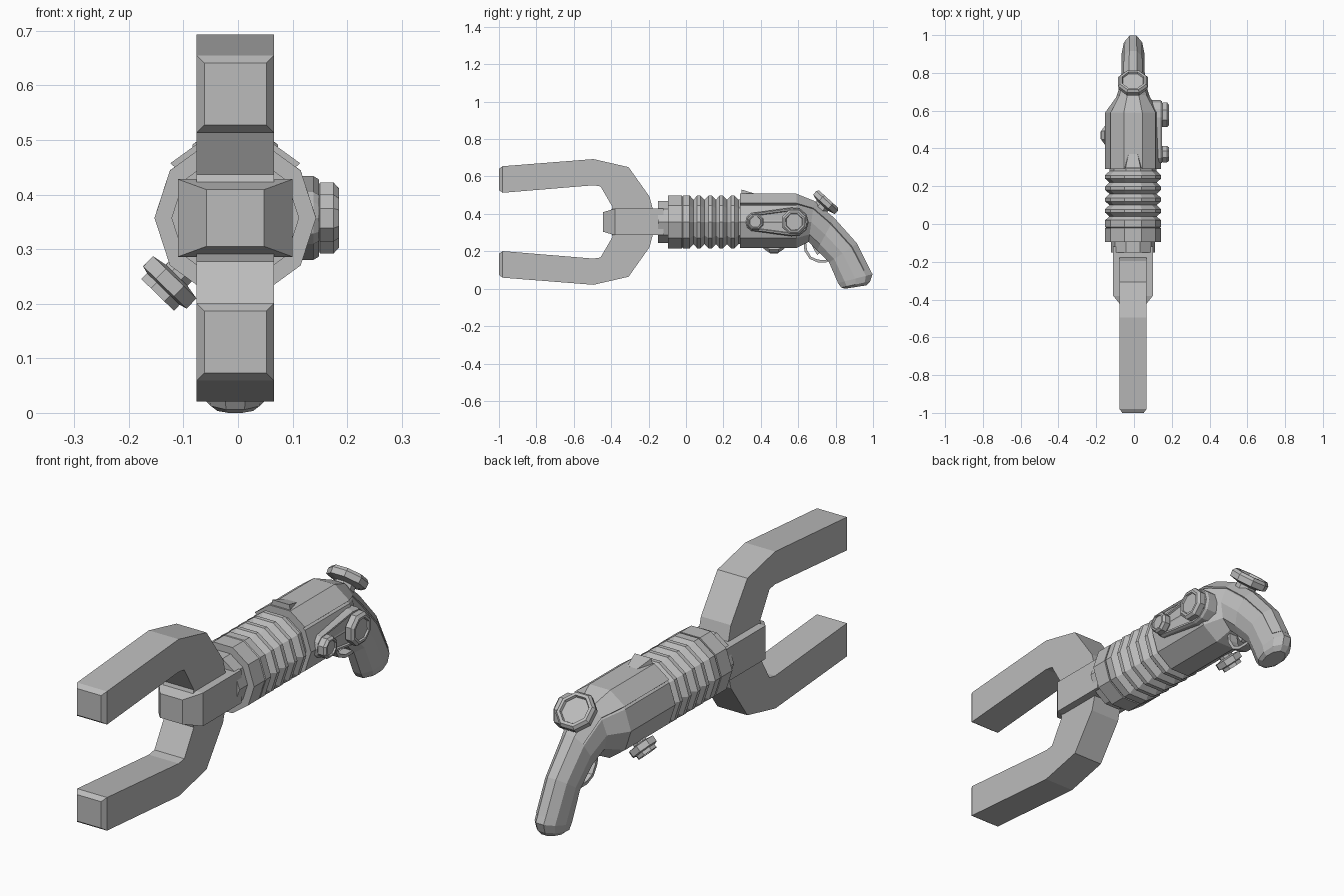
import bpy, bmesh
from math import sin, cos, pi, radians
from mathutils import Vector

cube = bpy.data.objects.get("Cube")
if cube:
    bpy.data.objects.remove(cube)

CX, CZ = -0.005, 0.357      # barrel axis

grey = bpy.data.materials.new("plain_grey")
grey.use_nodes = True
grey.diffuse_color = (0.5, 0.5, 0.5, 1)
grey.node_tree.nodes["Principled BSDF"].inputs["Base Color"].default_value = (0.5, 0.5, 0.5, 1)


def finish(name, bm):
    bmesh.ops.recalc_face_normals(bm, faces=bm.faces)
    mesh = bpy.data.meshes.new(name)
    bm.to_mesh(mesh)
    bm.free()
    mesh.materials.append(grey)
    obj = bpy.data.objects.new(name, mesh)
    bpy.context.collection.objects.link(obj)
    return obj


def loft(name, sections):
    """Skin a list of equal-length closed sections and cap both ends."""
    bm = bmesh.new()
    rings = [[bm.verts.new(p) for p in s] for s in sections]
    n = len(rings[0])
    for a, b in zip(rings, rings[1:]):
        for i in range(n):
            j = (i + 1) % n
            bm.faces.new((a[i], a[j], b[j], b[i]))
    bm.faces.new(rings[0])
    bm.faces.new(rings[-1])
    return finish(name, bm)


def barrel_part(name, profile):
    """Ten-sided turned part along the barrel from (y, radius) pairs."""
    angles = [2 * pi * i / 10 for i in range(10)]
    return loft(name, [[(CX + r * cos(a), y, CZ + r * sin(a)) for a in angles]
                       for y, r in profile])


def knob(name, base, axis, profile, sides):
    """Turned knob along any axis from (radius, height) pairs."""
    axis = Vector(axis).normalized()
    u = axis.cross(Vector((0, 1, 0.01))).normalized()
    v = axis.cross(u)
    base = Vector(base)
    angles = [2 * pi * (i + 0.5) / sides for i in range(sides)]
    return loft(name, [[base + axis * h + (u * cos(a) + v * sin(a)) * r for a in angles]
                       for r, h in profile])


# Two-pronged fork, mirrored about the barrel axis
outer = [(-0.98, 0.298), (-0.495, 0.336), (-0.307, 0.293), (-0.195, 0.135), (-0.17, 0.04)]
inner = [(-0.41, 0.03), (-0.393, 0.08), (-0.457, 0.19), (-0.495, 0.196), (-0.98, 0.156)]
half = outer[::-1] + inner[::-1]
upper = outer + [(y, -d) for y, d in outer[::-1]]
lower = [(y, -d) for y, d in inner[::-1]] + inner
bm = bmesh.new()
sides = [[bm.verts.new((CX + x, y, CZ + d)) for y, d in upper + lower] for x in (-0.071, 0.071)]
count = len(sides[0])
for i in range(count):
    j = (i + 1) % count
    bm.faces.new((sides[0][i], sides[0][j], sides[1][j], sides[1][i]))
for side in sides:
    bm.faces.new(side)
bm.normal_update()
tips = [f for f in bm.faces if all(v.co.y < -0.97 for v in f.verts)]
for tip in bmesh.ops.extrude_discrete_faces(bm, faces=tips)["faces"]:
    mid = tip.calc_center_median()
    for v in tip.verts:
        v.co = mid + (v.co - mid) * 0.8 + Vector((0, -0.02, 0))
finish("fork", bm)

# Chamfered block in the middle of the fork
loft("center_block", [
    [(CX + sx * w, y, CZ + sz * h) for sx, sz in ((-1, -1), (1, -1), (1, 1), (-1, 1))]
    for y, w, h in ((-0.445, 0.053, 0.052), (-0.38, 0.105, 0.071), (-0.12, 0.105, 0.071))])

# Collars and ribbed barrel
barrel_part("front_collar", [(-0.15, 0.117), (-0.08, 0.117)])
barrel_part("rear_collar", [(-0.095, 0.148), (-0.022, 0.148)])
ribs = [(-0.03, 0.133), (-0.015, 0.148), (0.02, 0.148)]
for i in range(5):
    y = 0.04 + i * 0.06
    ribs += [(y, 0.125), (y + 0.02, 0.148), (y + 0.038, 0.148)]
ribs = ribs[:-2] + [(0.30, 0.125)]
barrel_part("ribbed_barrel", ribs)

# Receiver flowing into the curved grip: top point, bottom point, half width
spine = [
    ((0.29, 0.498), (0.29, 0.217), 0.148),
    ((0.59, 0.498), (0.59, 0.217), 0.148),
    ((0.685, 0.462), (0.655, 0.25), 0.09),
    ((0.79, 0.372), (0.70, 0.205), 0.065),
    ((0.91, 0.238), (0.765, 0.14), 0.06),
    ((0.997, 0.078), (0.813, 0.03), 0.06),
    ((0.985, 0.04), (0.83, 0.006), 0.055),
    ((0.965, 0.018), (0.85, 0.0), 0.04),
]


def grip_section(top, bottom, width, points):
    """Points given as (angle in degrees, scale) on an elliptical section."""
    top, bottom = Vector((CX, *top)), Vector((CX, *bottom))
    mid, up = (top + bottom) / 2, (top - bottom) / 2 / sin(radians(72))
    return [mid + Vector((width * cos(radians(a)) * k, 0, 0)) + up * sin(radians(a)) * k
            for a, k in points]


loft("receiver_and_grip", [grip_section(*s, [(36 * i, 1) for i in range(10)]) for s in spine])

# Raised panel over the receiver and down the back of the grip
strip = [(40, 1.05), (72, 1.07), (108, 1.07), (140, 1.05), (140, 0.85), (40, 0.85)]
loft("top_panel", [grip_section(*s, strip) for s in spine[:5]]
     + [grip_section((0.98, 0.105), (0.805, 0.05), 0.06, [(a, min(k, 1.03)) for a, k in strip])])

# Sight wedge
loft("sight", [[(CX - w, y, 0.48), (CX + w, y, 0.48), (CX + w * 0.8, y, z), (CX - w * 0.8, y, z)]
               for y, w, z in ((0.297, 0.05, 0.53), (0.37, 0.03, 0.508))])

# Dial at the back
knob("rear_dial", (CX, 0.70, 0.41), (0, 0.67, 0.74),
     [(0.045, 0), (0.045, 0.045), (0.083, 0.055), (0.085, 0.08), (0.075, 0.093),
      (0.062, 0.093), (0.058, 0.083)], 8)

# Small knob low on the right side
knob("lower_knob", (-0.095, 0.47, 0.27), (-0.7, 0, -0.72),
     [(0.03, 0), (0.03, 0.025), (0.06, 0.03), (0.06, 0.056), (0.045, 0.06),
      (0.045, 0.075), (0.035, 0.075), (0.033, 0.068)], 8)

# Egg-shaped side plate with a raised rim
big, small = (0.578, 0.357, 0.078), (0.37, 0.357, 0.052)


def egg(x, grow):
    pts = []
    for (y, z, r), start in ((big, -100), (small, 80)):
        for i in range(7):
            a = radians(start + i * 200 / 6)
            pts.append((x, y + (r + grow) * cos(a), z + (r + grow) * sin(a)))
    return pts


loft("side_plate", [egg(0.07, 0), egg(0.138, 0), egg(0.148, -0.006),
                    egg(0.148, -0.014), egg(0.141, -0.018)])

# Large and small side dials
for name, (y, z, r) in (("large_side_dial", big), ("small_side_dial", small)):
    knob(name, (0.13, y, z), (1, 0, 0),
         [(r * 0.7, 0), (r * 0.7, 0.015), (r * 0.9, 0.02), (r * 0.9, 0.045),
          (r * 0.75, 0.055), (r * 0.62, 0.055), (r * 0.58, 0.048)], 8)


def bar(name, path, thick, width):
    """Flat bar swept along a (y, z) path."""
    pts = [Vector(p) for p in path]
    sections = []
    for i, p in enumerate(pts):
        t = (pts[min(i + 1, len(pts) - 1)] - pts[max(i - 1, 0)]).normalized()
        n = Vector((-t.y, t.x)) * thick
        sections.append([(CX + sx * width, *(p + n * sn))
                         for sx, sn in ((-1, -1), (1, -1), (1, 1), (-1, 1))])
    return loft(name, sections)


# Trigger guard and trigger
bar("trigger_guard", [(0.635, 0.25), (0.64, 0.205), (0.665, 0.165), (0.705, 0.148),
                      (0.75, 0.148), (0.785, 0.165)], 0.007, 0.02)
bar("trigger", [(0.67, 0.26), (0.69, 0.215), (0.708, 0.185)], 0.008, 0.01)
